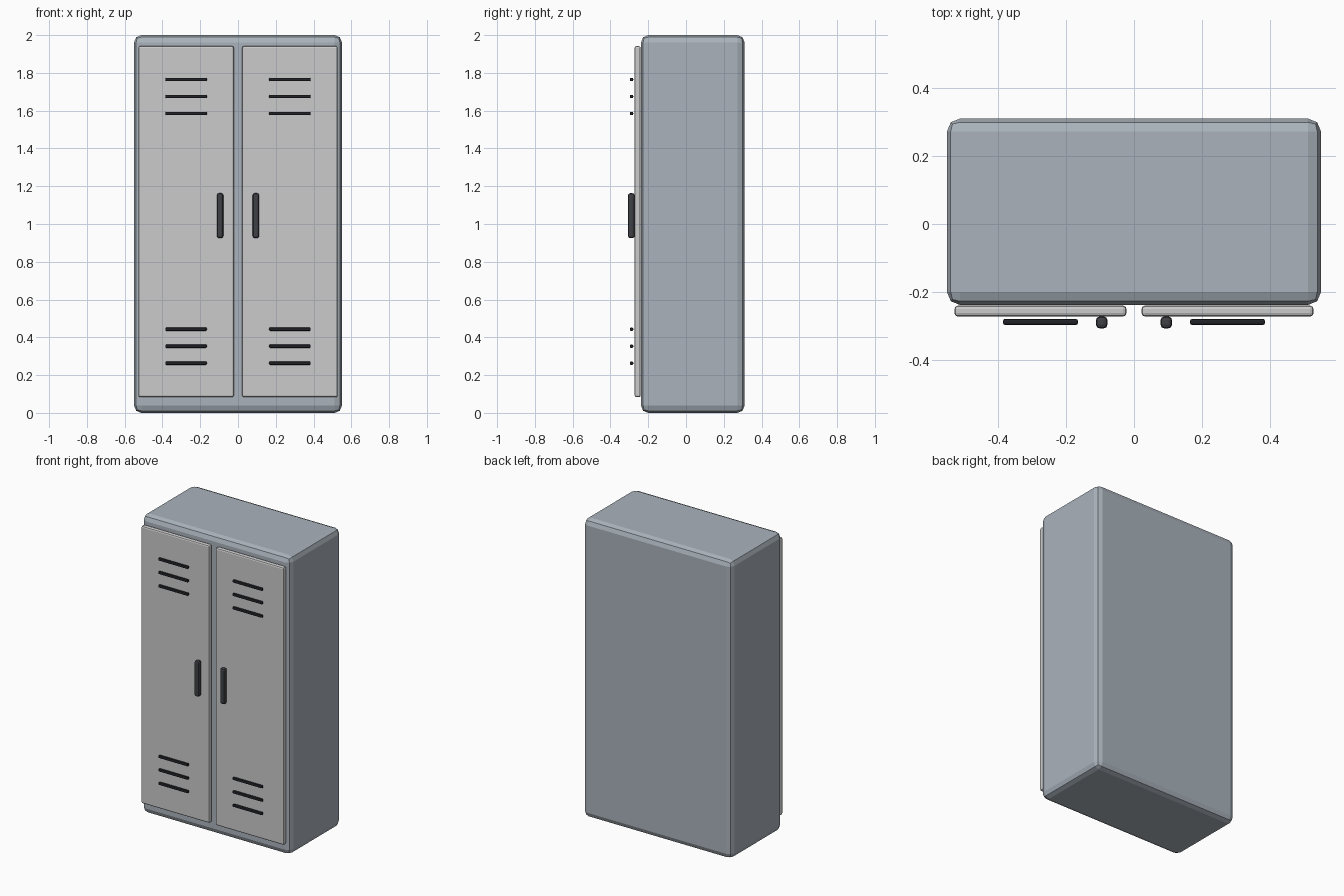
import bpy

if "Cube" in bpy.data.objects:
    bpy.data.objects.remove(bpy.data.objects["Cube"])


def material(name, rgb):
    mat = bpy.data.materials.new(name)
    mat.diffuse_color = (*rgb, 1)
    mat.use_nodes = True
    mat.node_tree.nodes["Principled BSDF"].inputs["Base Color"].default_value = mat.diffuse_color
    return mat


STEEL = material("blue_grey_steel", (0.40, 0.45, 0.50))
PANEL = material("light_grey_panel", (0.60, 0.61, 0.63))
GRIP = material("charcoal_grip", (0.05, 0.052, 0.06))
DARK = material("dark_vent", (0.015, 0.016, 0.02))


def box(name, x, y, z, bevel, mat):
    """Bevelled box from (min, max) ranges on each axis."""
    centre = [(a + b) / 2 for a, b in (x, y, z)]
    bpy.ops.mesh.primitive_cube_add(size=1, location=centre)
    obj = bpy.context.object
    obj.name = name
    obj.scale = [b - a for a, b in (x, y, z)]
    bpy.ops.object.transform_apply(location=False, rotation=False, scale=True)
    mod = obj.modifiers.new("Bevel", 'BEVEL')
    mod.width = bevel
    mod.segments = 2
    obj.data.materials.append(mat)
    return obj


# Cabinet body
box("cabinet_body", (-0.55, 0.55), (-0.238, 0.31), (0, 2), 0.038, STEEL)

for side, s in (("left", -1), ("right", 1)):
    def span(a, b):
        return tuple(sorted((s * a, s * b)))

    # Door panel and its handle
    box(f"{side}_door", span(0.022, 0.528), (-0.272, -0.24), (0.083, 1.942), 0.01, PANEL)
    box(f"{side}_handle", span(0.078, 0.112), (-0.307, -0.272), (0.925, 1.163), 0.011, GRIP)

    # Vent slats near the top and bottom of the door
    for group, base in (("lower", 0.263), ("upper", 1.585)):
        for i in range(3):
            z = base + i * 0.09
            box(f"{side}_{group}_vent_{i + 1}", span(0.165, 0.385),
                (-0.297, -0.279), (z - 0.009, z + 0.009), 0.006, DARK)
